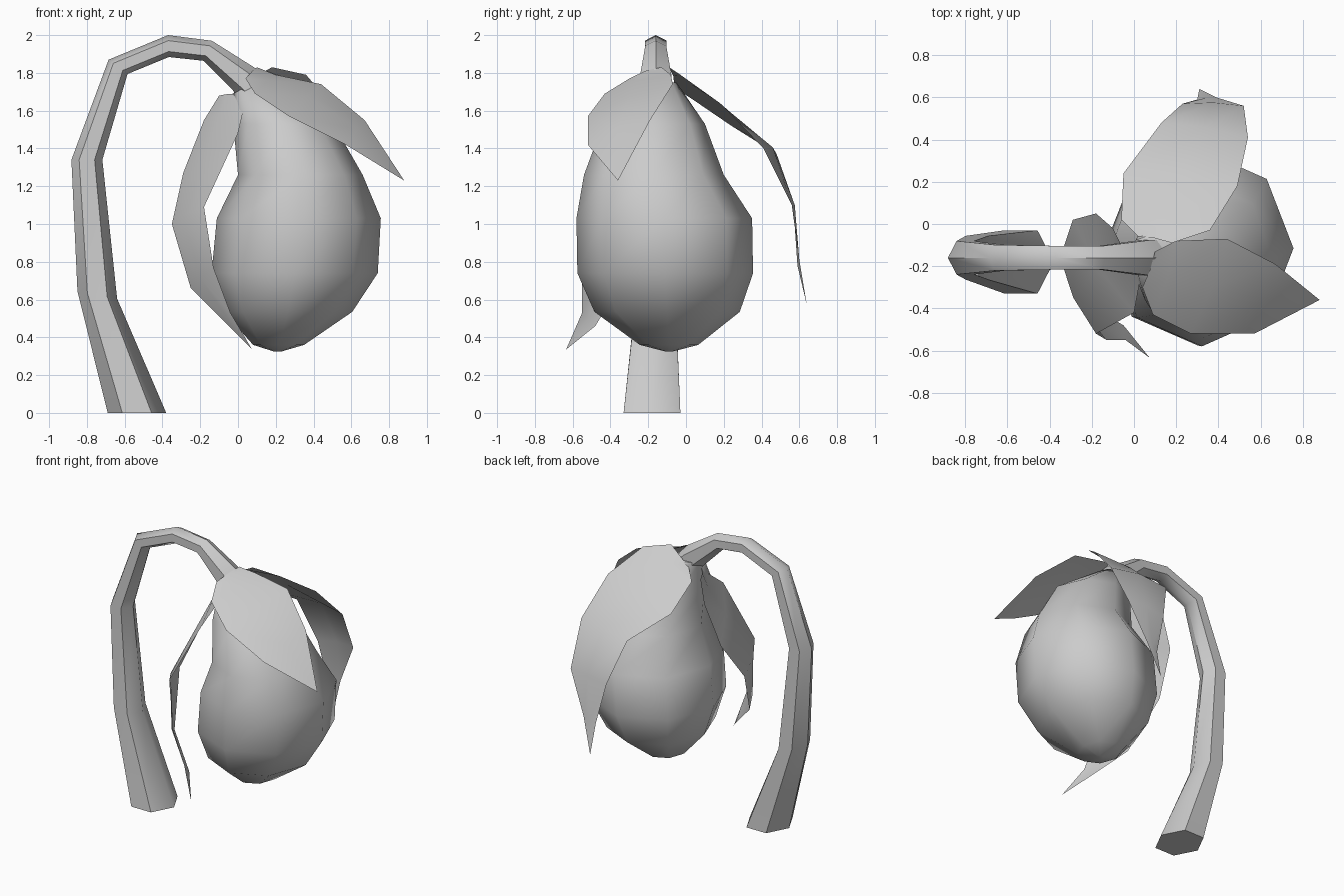
import bpy, bmesh
from math import cos, sin, tau, radians
from mathutils import Vector

cube = bpy.data.objects.get("Cube")
if cube:
    bpy.data.objects.remove(cube, do_unlink=True)

grey = bpy.data.materials.new("plain_grey")
grey.use_nodes = True
colour = (0.6, 0.6, 0.6, 1)
grey.diffuse_color = colour
grey.node_tree.nodes["Principled BSDF"].inputs["Base Color"].default_value = colour


def finish(name, bm, angle):
    """Turn a bmesh into a named, shaded object."""
    bmesh.ops.recalc_face_normals(bm, faces=bm.faces)
    mesh = bpy.data.meshes.new(name)
    bm.to_mesh(mesh)
    bm.free()
    mesh.materials.append(grey)
    obj = bpy.data.objects.new(name, mesh)
    bpy.context.collection.objects.link(obj)
    bpy.ops.object.select_all(action='DESELECT')
    obj.select_set(True)
    bpy.context.view_layer.objects.active = obj
    bpy.ops.object.shade_smooth_by_angle(angle=radians(angle))
    return obj


def loft(name, rings, angle):
    """Skin closed rings of points and cap both ends."""
    bm = bmesh.new()
    rows = [[bm.verts.new(p) for p in ring] for ring in rings]
    n = len(rows[0])
    for a, b in zip(rows, rows[1:]):
        for i in range(n):
            j = (i + 1) % n
            bm.faces.new((a[i], a[j], b[j], b[i]))
    bm.faces.new(rows[0])
    bm.faces.new(rows[-1])
    return finish(name, bm, angle)


def leaf(name, pairs, tip, outward, bulge=0.025):
    """Thin leaf from pairs of edge points, with a raised midrib and a point."""
    bm = bmesh.new()
    push = Vector(outward).normalized() * bulge
    rows = []
    for k, (p, q) in enumerate(pairs):
        p, q = Vector(p), Vector(q)
        lift = push * min(1, (p - q).length / 0.4)
        rows.append([bm.verts.new(v) for v in (p, (p + q) / 2 + lift, q)])
    for a, b in zip(rows, rows[1:]):
        for i in range(2):
            bm.faces.new((a[i], a[i + 1], b[i + 1], b[i]))
    end = bm.verts.new(tip)
    for i in range(2):
        bm.faces.new((rows[-1][i], rows[-1][i + 1], end))
    return finish(name, bm, 40)


# Hooked stem: six-sided rings given by centre x, z and half-width vector
stem_path = [(-.535, 0, .155, 0), (-.745, .625, .105, -.02), (-.8, 1.34, .082, 0),
             (-.635, 1.832, .05, -.038), (-.368, 1.942, .002, -.058),
             (-.16, 1.917, -.022, -.053), (.05, 1.75, -.05, -.07), (.2, 1.58, -.06, -.07)]
stem_rings = []
for x, z, dx, dz in stem_path:
    r = Vector((dx, dz)).length
    y = -.18 if z == 0 else -.16
    stem_rings.append([(x + dx * cos(tau * i / 6), y + 1.12 * r * sin(tau * i / 6),
                        z + dz * cos(tau * i / 6)) for i in range(6)])
loft("stem", stem_rings, 50)

# Pear-shaped fruit: eight-sided rings of x, y, z, x radius, y radius
fruit_path = [(.21, -.09, .325, .02, .02), (.215, -.09, .36, .135, .155),
              (.265, -.1, .535, .34, .385), (.3, -.11, .74, .44, .465),
              (.322, -.115, 1.03, .434, .465), (.33, -.17, 1.26, .33, .37),
              (.24, -.17, 1.53, .265, .27), (.08, -.14, 1.75, .1, .09)]
loft("fruit", [[(x + rx * cos(tau * i / 8), y + ry * sin(tau * i / 8), z) for i in range(8)]
               for x, y, z, rx, ry in fruit_path], 60)

# Three drooping leaves around the neck
leaf("front_left_leaf", [
    ((.04, -.3, 1.77), (.1, -.13, 1.83)),
    ((.09, -.43, 1.69), (.2, -.08, 1.79)),
    ((.27, -.52, 1.57), (.44, -.07, 1.74)),
    ((.57, -.52, 1.42), (.67, -.19, 1.55))], (.88, -.36, 1.23), (.5, -.2, .8))

leaf("back_leaf", [
    ((.02, -.06, 1.72), (.18, -.09, 1.83)),
    ((-.06, .02, 1.67), (.36, -.03, 1.79)),
    ((-.05, .24, 1.52), (.49, .18, 1.64)),
    ((.13, .48, 1.37), (.54, .41, 1.4)),
    ((.23, .57, 1.07), (.52, .56, 1.1)),
    ((.3, .59, .78), (.39, .6, .81))], (.31, .64, .57), (0, .6, .8))

leaf("right_leaf", [
    ((-.1, -.02, 1.68), (0, -.17, 1.69)),
    ((-.18, .05, 1.55), (.03, -.26, 1.61)),
    ((-.29, .02, 1.27), (0, -.42, 1.48)),
    ((-.35, -.16, 1.0), (-.18, -.52, 1.09)),
    ((-.25, -.36, .66), (-.13, -.55, .77)),
    ((-.05, -.48, .46), (-.04, -.55, .53))], (.075, -.635, .335), (-.9, -.4, .2))
